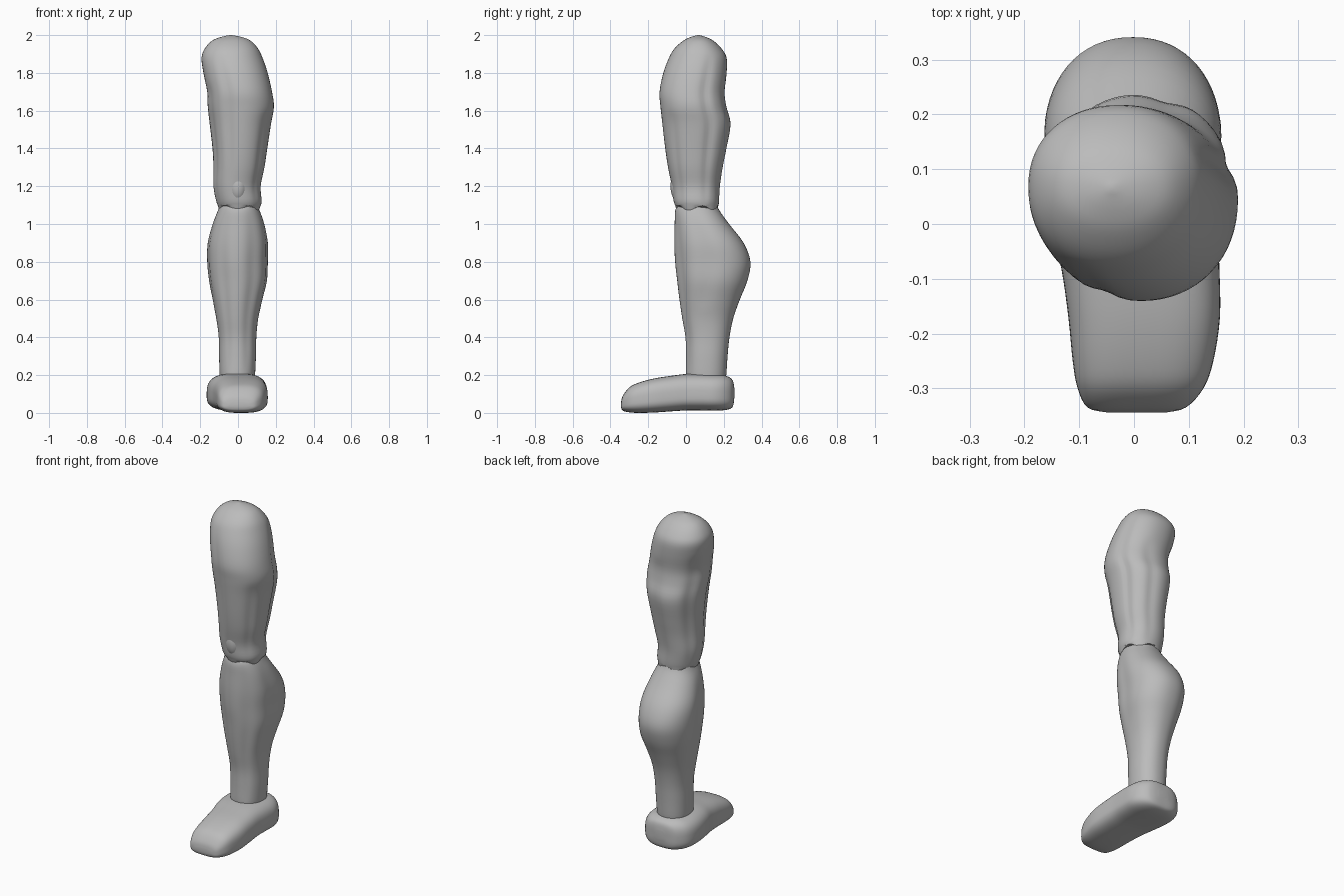
import bpy, bmesh, math

grey = bpy.data.materials.new("plain grey")
grey.diffuse_color = (0.5, 0.5, 0.5, 1)
SEG = 64


def spline(rows, steps):
    """Catmull-Rom through the section rows."""
    out = []
    n = len(rows)
    for i in range(n - 1):
        p0, p1, p2, p3 = rows[max(i - 1, 0)], rows[i], rows[i + 1], rows[min(i + 2, n - 1)]
        for s in range(steps):
            t = s / steps
            out.append([0.5 * (2 * b + (c - a) * t + (2 * a - 5 * b + 4 * c - d) * t * t
                               + (3 * b - a - 3 * c + d) * t ** 3)
                        for a, b, c, d in zip(p0, p1, p2, p3)])
    out.append(list(rows[-1]))
    return out


def loft(name, rows, place, power=2.2, mid=(0.5, 0.5), grooves=(), hem=0.0, steps=4):
    """Skin sections (h, u0, u1, v0, v1). Grooves: (angle, width, depth, h0, h1)."""
    bm = bmesh.new()
    rings = []
    secs = spline(rows, steps)
    for k, (h, u0, u1, v0, v1) in enumerate(secs):
        cu, cv = u0 + (u1 - u0) * mid[0], v0 + (v1 - v0) * mid[1]
        ring = []
        for j in range(SEG):
            a = 2 * math.pi * j / SEG
            c, s = math.cos(a), math.sin(a)
            u = math.copysign(abs(c) ** (2 / power), c)
            v = math.copysign(abs(s) ** (2 / power), s)
            f = 1.0
            for ang, wid, dep, h0, h1 in grooves:
                d = (math.degrees(a) - ang + 180) % 360 - 180
                if h0 < h < h1:
                    f -= dep * math.exp(-(d / wid) ** 2) * math.sin(math.pi * (h - h0) / (h1 - h0)) ** 0.6
            u *= f * ((u1 - cu) if u > 0 else (cu - u0))
            v *= f * ((v1 - cv) if v > 0 else (cv - v0))
            dh = hem * math.sin(5 * a + 0.6) if k < 2 else 0
            ring.append(bm.verts.new(place(cu + u, cv + v, h + dh)))
        rings.append(ring)
    for r0, r1 in zip(rings, rings[1:]):
        for j in range(SEG):
            bm.faces.new((r0[j], r0[(j + 1) % SEG], r1[(j + 1) % SEG], r1[j]))
    bm.faces.new(rings[0][::-1])
    bm.faces.new(rings[-1])
    bmesh.ops.recalc_face_normals(bm, faces=bm.faces)
    me = bpy.data.meshes.new(name)
    bm.to_mesh(me)
    bm.free()
    return finish(bpy.data.objects.new(name, me))


def finish(ob):
    if ob.name not in bpy.context.collection.objects:
        bpy.context.collection.objects.link(ob)
    ob.data.materials.append(grey)
    bpy.ops.object.select_all(action='DESELECT')
    ob.select_set(True)
    bpy.context.view_layer.objects.active = ob
    bpy.ops.object.shade_smooth_by_angle(angle=math.radians(50))
    return ob


def upright(u, v, h):
    return (u, v, h)


def lengthwise(u, v, h):
    return (u, h, v)


# Thigh: rows are z, x min, x max, y min, y max
thigh = [
    (1.085, -0.10, 0.115, -0.05, 0.17), (1.12, -0.115, 0.125, -0.065, 0.175),
    (1.20, -0.13, 0.12, -0.075, 0.18), (1.30, -0.13, 0.14, -0.095, 0.195),
    (1.40, -0.135, 0.155, -0.11, 0.215), (1.53, -0.15, 0.175, -0.125, 0.237),
    (1.62, -0.16, 0.19, -0.135, 0.215), (1.70, -0.163, 0.18, -0.14, 0.205),
    (1.80, -0.183, 0.157, -0.12, 0.215), (1.88, -0.193, 0.13, -0.09, 0.215),
    (1.93, -0.175, 0.105, -0.06, 0.187), (1.97, -0.138, 0.067, -0.015, 0.145),
    (1.99, -0.09, 0.02, 0.025, 0.105), (2.0, -0.045, -0.035, 0.06, 0.07)]
loft("thigh", thigh, upright, 2.15, (0.5, 0.52),
     [(250, 9, 0.05, 1.2, 1.9), (20, 9, 0.07, 1.1, 1.9), (318, 9, 0.04, 1.1, 1.6),
      (150, 14, 0.07, 1.1, 1.8), (75, 12, 0.06, 1.1, 1.75), (205, 9, 0.05, 1.1, 1.75)], hem=0.012)

# Shin and calf
shin = [
    (0.17, -0.09, 0.085, 0.01, 0.205), (0.20, -0.097, 0.09, 0.0, 0.213),
    (0.30, -0.10, 0.095, 0.0, 0.22), (0.40, -0.102, 0.097, -0.003, 0.23),
    (0.50, -0.115, 0.107, -0.02, 0.25), (0.60, -0.135, 0.13, -0.035, 0.285),
    (0.70, -0.155, 0.155, -0.047, 0.325), (0.80, -0.165, 0.16, -0.058, 0.341),
    (0.90, -0.162, 0.16, -0.062, 0.305), (1.0, -0.135, 0.14, -0.06, 0.228),
    (1.07, -0.107, 0.115, -0.057, 0.178), (1.11, -0.095, 0.10, -0.04, 0.16)]
loft("shin", shin, upright, 2.2, (0.5, 0.52),
     [(298, 14, 0.06, 0.2, 1.08), (242, 14, 0.06, 0.2, 1.08),
      (350, 12, 0.05, 0.55, 1.05), (190, 12, 0.05, 0.55, 1.05)])

# Foot: rows are y, x min, x max, z min, z max
foot = [
    (-0.344, -0.05, 0.06, 0.03, 0.055), (-0.335, -0.085, 0.095, 0.012, 0.09),
    (-0.30, -0.103, 0.127, 0.003, 0.135), (-0.25, -0.112, 0.145, 0.0, 0.16),
    (-0.17, -0.12, 0.157, 0.002, 0.182), (-0.08, -0.133, 0.156, 0.008, 0.196),
    (0.0, -0.153, 0.153, 0.013, 0.206), (0.08, -0.165, 0.154, 0.013, 0.208),
    (0.15, -0.163, 0.152, 0.012, 0.205), (0.20, -0.145, 0.135, 0.014, 0.20),
    (0.235, -0.11, 0.105, 0.022, 0.185), (0.25, -0.075, 0.07, 0.04, 0.165),
    (0.256, -0.03, 0.03, 0.08, 0.13)]
loft("foot", foot, lengthwise, 3.0, (0.5, 0.42))

# Kneecap
bpy.ops.mesh.primitive_uv_sphere_add(segments=32, ring_count=16, location=(0.0, -0.035, 1.2))
knee = bpy.context.object
knee.name = "kneecap"
knee.scale = (0.05, 0.047, 0.085)
finish(knee)
